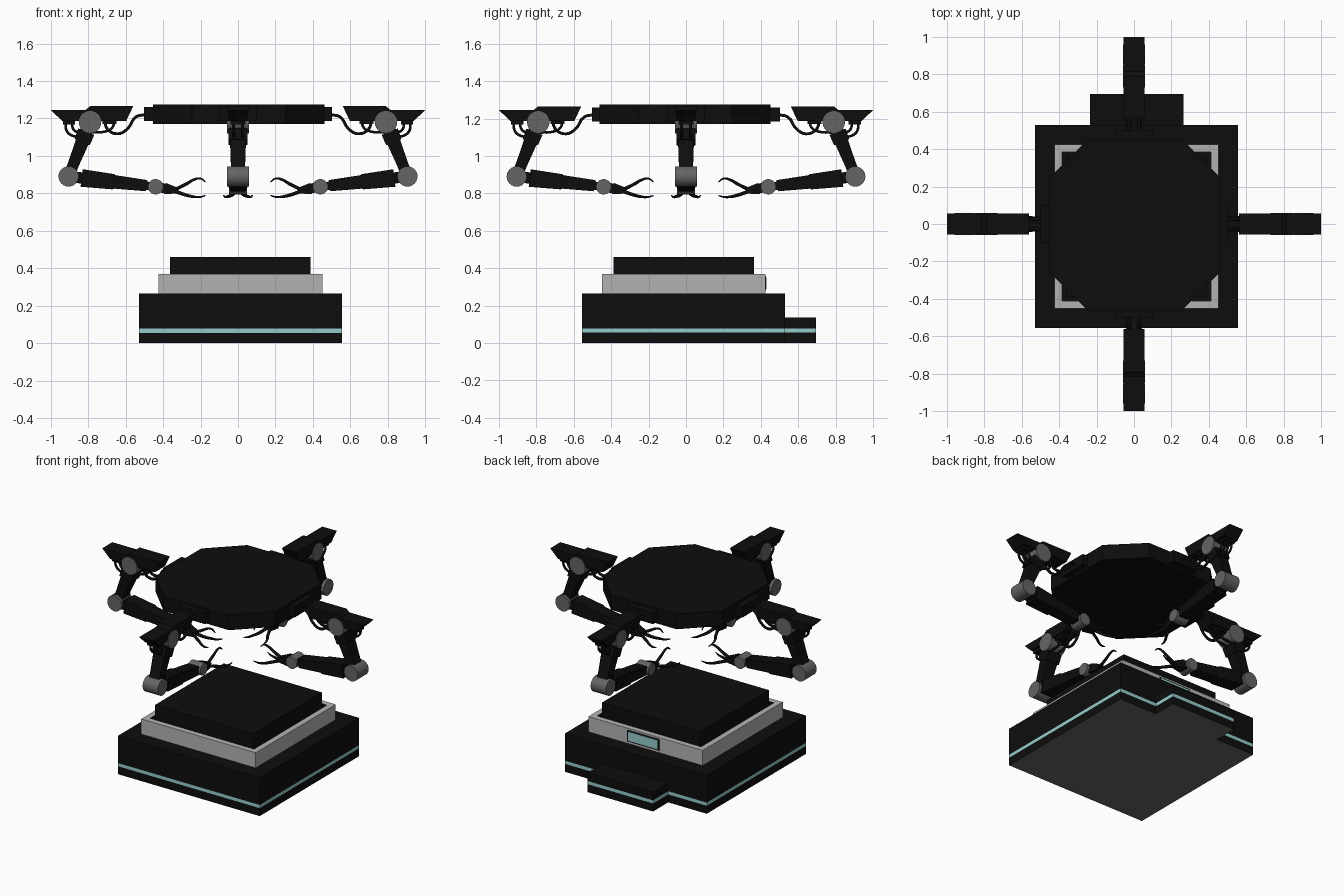
import bpy, bmesh, math
from mathutils import Vector

if "Cube" in bpy.data.objects:
    bpy.data.objects.remove(bpy.data.objects["Cube"])


def mat(name, c):
    m = bpy.data.materials.new(name)
    m.diffuse_color = (*c, 1)
    m.use_nodes = True
    m.node_tree.nodes["Principled BSDF"].inputs["Base Color"].default_value = m.diffuse_color
    return m


BLACK = mat("black", (0.004, 0.004, 0.004))
GREY = mat("joint_grey", (0.13, 0.13, 0.13))
LIGHT = mat("light_grey", (0.45, 0.45, 0.45))
TEAL = mat("teal", (0.3, 0.6, 0.6))
CX, CY = 0.0125, -0.0125


def finish(name, bm, *mats):
    bmesh.ops.recalc_face_normals(bm, faces=bm.faces)
    me = bpy.data.meshes.new(name)
    bm.to_mesh(me)
    bm.free()
    for m in mats:
        me.materials.append(m)
    return me


def place(name, me, turn=0):
    o = bpy.data.objects.new(name, me)
    o.rotation_euler.z = turn
    bpy.context.collection.objects.link(o)
    return o


def four(name, me):
    for side, k in (("right", 0), ("back", 1), ("left", 2), ("front", 3)):
        place(f"{side}_{name}", me, k * math.pi / 2)


def loft(bm, rings, mats=None, bottom=0, top=0):
    """Skin a list of equal-length point rings and cap both ends."""
    vs = [[bm.verts.new(p) for p in r] for r in rings]
    n = len(vs[0])
    for k in range(len(vs) - 1):
        for i in range(n):
            j = (i + 1) % n
            f = bm.faces.new((vs[k][i], vs[k][j], vs[k + 1][j], vs[k + 1][i]))
            f.material_index = mats[k] if mats else 0
    bm.faces.new(vs[0][::-1]).material_index = bottom
    bm.faces.new(vs[-1]).material_index = top
    return bm


def stack(outline, zs, **kw):
    return loft(bmesh.new(), [[(x, y, z) for x, y in outline] for z in zs], **kw)


def square(h):
    return [(CX - h, CY - h), (CX + h, CY - h), (CX + h, CY + h), (CX - h, CY + h)]


def box(x0, x1, y0, y1, z0, z1):
    return stack([(x0, y0), (x1, y0), (x1, y1), (x0, y1)], [z0, z1])


def slab(profile, hw):
    """Side profile in x-z, extruded across y."""
    return loft(bmesh.new(), [[(x, y, z) for x, z in profile] for y in (-hw, hw)])


def limb(a, b, sections):
    """Stepped bar from a to b; sections are (distance, half height, half width)."""
    a, b = Vector((a[0], 0, a[1])), Vector((b[0], 0, b[1]))
    d = (b - a).normalized()
    n, y = Vector((-d.z, 0, d.x)), Vector((0, 1, 0))
    return loft(bmesh.new(), [[a + d * t + n * h * i + y * w * j
                               for i, j in ((-1, -1), (1, -1), (1, 1), (-1, 1))]
                              for t, h, w in sections])


def tube(name, pts, r, taper=None, m=BLACK):
    cu = bpy.data.curves.new(name, 'CURVE')
    cu.dimensions, cu.bevel_depth, cu.bevel_resolution = '3D', r, 1
    cu.use_fill_caps, cu.resolution_u = True, 4
    s = cu.splines.new('BEZIER')
    s.bezier_points.add(len(pts) - 1)
    for i, (p, q) in enumerate(zip(s.bezier_points, pts)):
        p.co = q
        p.handle_left_type = p.handle_right_type = 'AUTO'
        p.radius = taper[i] if taper else 1
    cu.materials.append(m)
    o = place(name, cu)
    bpy.context.view_layer.update()
    me = bpy.data.meshes.new_from_object(o.evaluated_get(bpy.context.evaluated_depsgraph_get()))
    bpy.data.objects.remove(o)
    return me


# Base with glowing band, and a lower step at the back
foot = [(-.53, -.555), (.555, -.555), (.555, .53), (.265, .53),
        (.265, .695), (-.235, .695), (-.235, .53), (-.53, .53)]
place("base_plinth", finish("base_plinth",
      stack(foot, [0, .055, .077, .135], mats=[0, 1, 0], bottom=2), BLACK, TEAL, GREY))
place("base_block", finish("base_block", stack(square(.5425), [.135, .265]), BLACK))

# Light tray with a dark groove inside its rim
inner = square(.398)
rings = [[(x, y, z) for x, y in o] for o, z in
         ((square(.4375), .265), (square(.4375), .37), (inner, .37), (inner, .335))]
place("tray", finish("tray", loft(bmesh.new(), rings, mats=[0, 0, 1], top=1), LIGHT, BLACK))
place("build_platform", finish("build_platform", stack(square(.375), [.335, .46]), BLACK))

# Control screen on the back of the tray
place("screen_frame", finish("screen_frame", box(-.095, .15, .42, .428, .28, .358), BLACK))
place("screen", finish("screen", box(-.085, .14, .425, .431, .288, .35), TEAL))

# Floating octagonal top plate
octagon = [(.458, .25), (.25, .458)]
octagon += [(-x, y) for x, y in octagon[::-1]]
octagon += [(-x, -y) for x, y in octagon]
octagon = [(x + .005, y - .005) for x, y in octagon]
place("top_plate", finish("top_plate", stack(octagon, [1.17, 1.275]), BLACK))
four("hose_bracket", finish("hose_bracket", box(.44, .502, -.1, .1, 1.185, 1.26), BLACK))

# Shoulder housing
four("shoulder_housing", finish("shoulder_housing", slab(
    [(1.0, 1.245), (.815, 1.245), (.79, 1.265), (.56, 1.265), (.597, 1.187), (.94, 1.187)], .055), BLACK))

# Arm bars
shoulder, elbow, wrist, grip = (.79, 1.18), (.905, .89), (.44, .835), (.325, .814)
four("upper_arm", finish("upper_arm", limb(shoulder, elbow, [
    (0, .035, .045), (.055, .035, .045), (.055, .046, .052), (.115, .044, .05),
    (.115, .036, .042), (.24, .03, .038), (.31, .03, .038)]), BLACK))
four("forearm", finish("forearm", limb(elbow, wrist, [
    (0, .03, .04), (.07, .03, .04), (.07, .047, .05), (.24, .041, .048),
    (.25, .036, .044), (.42, .03, .04), (.42, .022, .032), (.47, .022, .032)]), BLACK))
four("hand", finish("hand", limb(wrist, grip, [
    (0, .026, .03), (.05, .026, .03), (.05, .03, .034), (.117, .016, .022)]), BLACK))

# Round joints
for name, (x, z), r, hw in (("shoulder_joint", shoulder, .06, .06),
                            ("elbow_joint", elbow, .054, .058),
                            ("wrist_joint", wrist, .041, .048)):
    ring = [(x + r * math.cos(i * math.pi / 12), z + r * math.sin(i * math.pi / 12)) for i in range(24)]
    four(name, finish(name, slab(ring, hw), GREY))

# Three-fingered grippers
taper = [1, .9, .75, .55, .3]
four("upper_finger", tube("upper_finger", [
    (.335, 0, .82), (.272, 0, .852), (.237, 0, .872), (.2, 0, .879), (.174, 0, .86)], .011, taper))
for s in (-1, 1):
    tag = "a" if s < 0 else "b"
    four("lower_finger_" + tag, tube("lower_finger", [
        (.335, s * .012, .81), (.275, s * .035, .79), (.24, s * .055, .782),
        (.205, s * .068, .78), (.174, s * .077, .788)], .011, taper))

    # Hoses from plate to housing, and from housing to upper arm
    y = s * .025
    four("long_hose_" + tag, tube("long_hose", [
        (.495, y, 1.22), (.545, y, 1.208), (.59, y, 1.145), (.64, y, 1.118),
        (.695, y, 1.14), (.715, y, 1.19)], .009))
    four("inner_hose_" + tag, tube("inner_hose", [
        (.66, y, 1.19), (.672, y, 1.15), (.71, y, 1.13), (.78, y, 1.125)], .008))
    for k, x in enumerate((.885, .92)):
        four(f"short_hose_{tag}{k}", tube("short_hose", [
            (x, y, 1.19), (x - .004, y, 1.145 - .01 * k), (x - .03, y, 1.125 - .015 * k),
            (.83, y, 1.12 - .02 * k)], .008))
four("outer_hose_socket", finish("outer_hose_socket", box(.87, .935, -.04, .04, 1.168, 1.19), BLACK))
four("inner_hose_socket", finish("inner_hose_socket", box(.65, .725, -.04, .04, 1.17, 1.19), BLACK))
